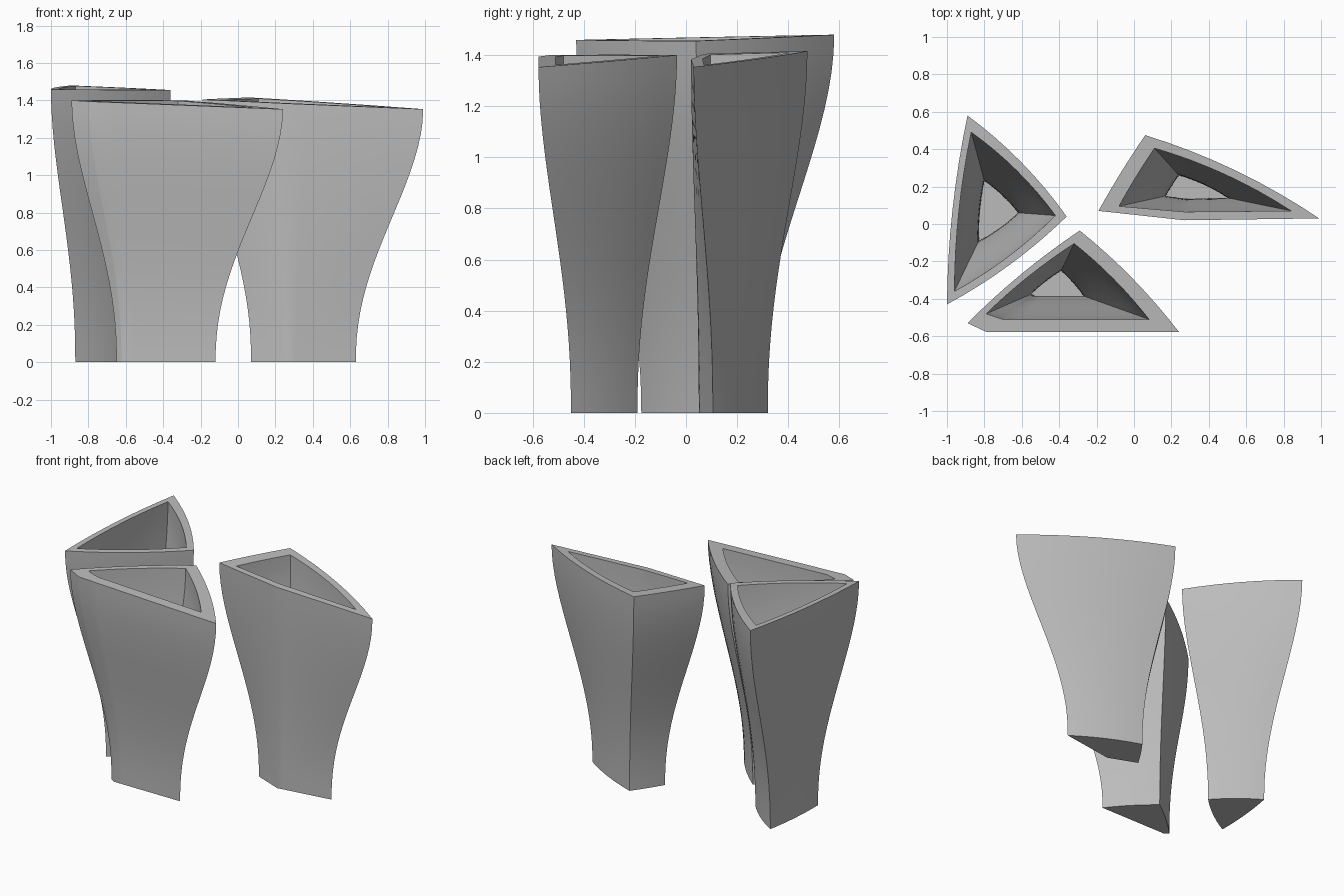
import bpy, bmesh, math
from mathutils import Vector

cube = bpy.data.objects.get("Cube")
if cube:
    bpy.data.objects.remove(cube)

grey = bpy.data.materials.new("stone_grey")
grey.use_nodes = True
grey.diffuse_color = (0.5, 0.5, 0.5, 1)
grey.node_tree.nodes["Principled BSDF"].inputs["Base Color"].default_value = (0.5, 0.5, 0.5, 1)

SIDE_STEPS = 8
LEVELS = 20
FLOOR = 0.08


def outline(corners, bulges):
    """Counterclockwise polygon whose sides bow outward."""
    points = []
    for i, bulge in enumerate(bulges):
        a = Vector(corners[i])
        b = Vector(corners[(i + 1) % len(corners)])
        side = b - a
        outward = Vector((side.y, -side.x))
        for k in range(SIDE_STEPS):
            t = k / SIDE_STEPS
            points.append(a + side * t + outward * bulge * 4 * t * (1 - t))
    return points


def flare(u):
    """S-shaped widening from foot to rim."""
    v = u ** 1.15
    return v * v * (3 - 2 * v)


def vase(name, foot, rim, inner_rim, inner_floor, bulges, plane):
    bm = bmesh.new()

    def wall(low, high, base, upward):
        low, high = outline(low, bulges), outline(high, bulges)
        rings = []
        for level in range(LEVELS + 1):
            u = level / LEVELS
            ring = []
            for p, q in zip(low, high):
                top = plane[0] + plane[1] * q.x + plane[2] * q.y
                xy = p.lerp(q, flare(u))
                ring.append(bm.verts.new((xy.x, xy.y, base + (top - base) * u)))
            rings.append(ring)
        return rings if upward else rings[::-1]

    # Outer wall, slanted rim, inner wall, then foot and floor caps
    rings = wall(foot, rim, 0, True) + wall(inner_floor, inner_rim, FLOOR, False)
    for r, s in zip(rings, rings[1:]):
        for i in range(len(r)):
            j = (i + 1) % len(r)
            bm.faces.new((r[i], r[j], s[j], s[i]))
    bm.faces.new(rings[0][::-1])
    bm.faces.new(rings[-1])

    mesh = bpy.data.meshes.new(name)
    bm.to_mesh(mesh)
    bm.free()
    mesh.materials.append(grey)
    obj = bpy.data.objects.new(name, mesh)
    bpy.context.collection.objects.link(obj)
    bpy.ops.object.select_all(action='DESELECT')
    obj.select_set(True)
    bpy.context.view_layer.objects.active = obj
    bpy.ops.object.shade_smooth_by_angle(angle=math.radians(35))


# Front vase, with a small bevelled left corner
vase("front_vase",
     foot=[(-.65, -.43), (-.62, -.45), (-.12, -.45), (-.37, -.19)],
     rim=[(-.89, -.53), (-.79, -.577), (.24, -.577), (-.29, -.035)],
     inner_rim=[(-.79, -.48), (-.70, -.51), (.08, -.51), (-.32, -.105)],
     inner_floor=[(-.55, -.375), (-.53, -.385), (-.27, -.385), (-.39, -.25)],
     bulges=[0, 0, .03, .025], plane=(1.39, -.04, .048))

# Tall side vase
vase("tall_vase",
     foot=[(-.87, -.175), (-.56, .055), (-.83, .28)],
     rim=[(-1, -.43), (-.36, .04), (-.89, .58)],
     inner_rim=[(-.96, -.36), (-.42, .045), (-.87, .49)],
     inner_floor=[(-.83, -.09), (-.62, .06), (-.80, .23)],
     bulges=[.035, .04, .025], plane=(1.446, -.023, .023))

# Wide vase, with a gently bent front wall
vase("wide_vase",
     foot=[(.07, .125), (.26, .05), (.63, .105), (.20, .32)],
     rim=[(-.19, .07), (.27, .02), (.99, .03), (.06, .475)],
     inner_rim=[(-.08, .095), (.27, .065), (.84, .07), (.11, .405)],
     inner_floor=[(.17, .15), (.28, .135), (.5, .14), (.24, .26)],
     bulges=[0, 0, .037, .012], plane=(1.393, -.042, .053))
